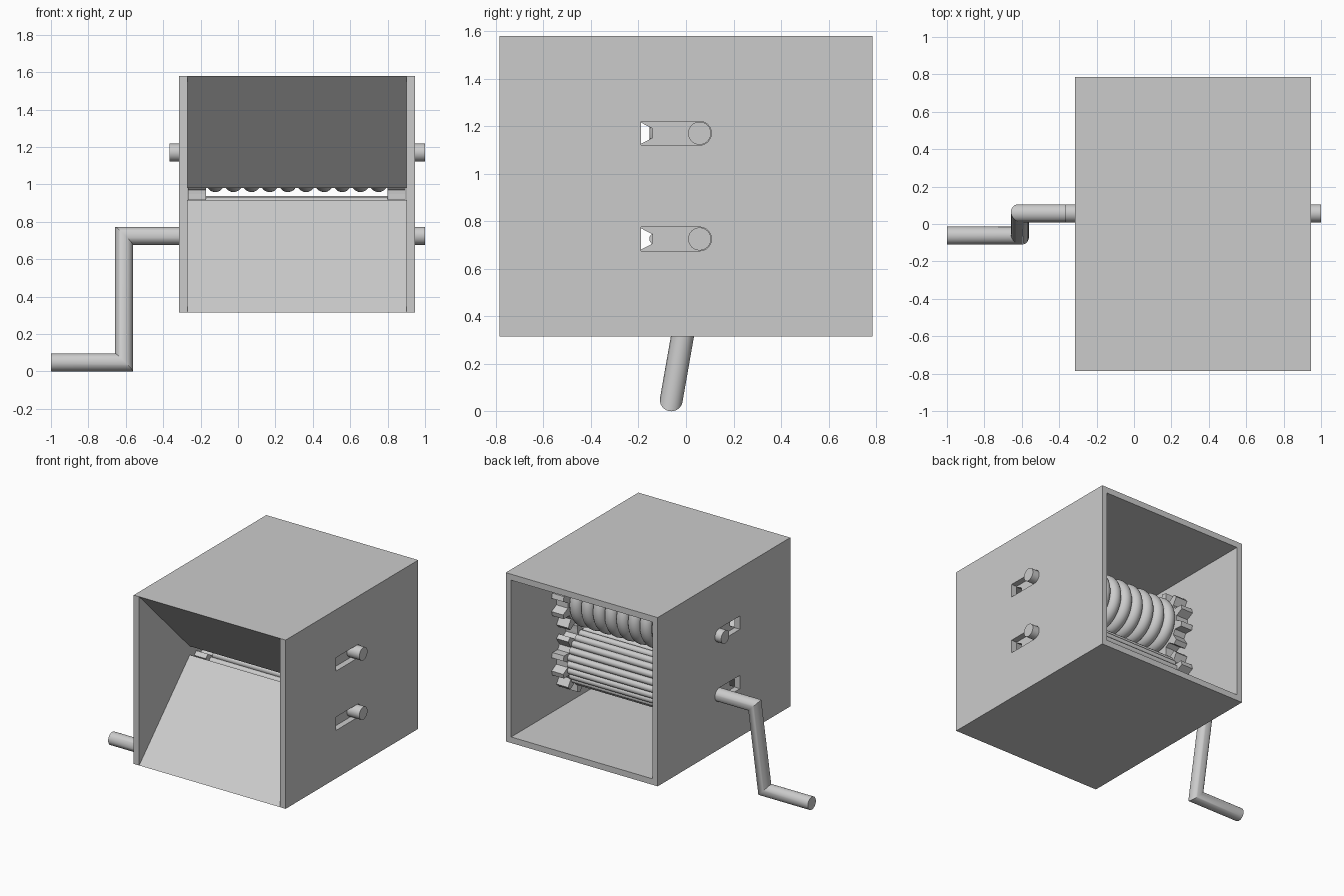
import bpy, bmesh
from math import sin, cos, pi, radians
from mathutils import Vector

if "Cube" in bpy.data.objects:
    bpy.data.objects.remove(bpy.data.objects["Cube"])

AXIS_Y = 0.057          # roller axes
UPPER_Z, LOWER_Z = 1.17, 0.725
SHAFT_R = 0.048
BACK, TOP, BOTTOM = 0.785, 1.58, 0.315
IN_L, IN_R = -0.27, 0.90      # inner faces of the side walls
ROLL_L, ROLL_R = -0.17, 0.80  # roller ends


def finish(name, bm, smooth=False):
    bmesh.ops.recalc_face_normals(bm, faces=bm.faces)
    me = bpy.data.meshes.new(name)
    bm.to_mesh(me)
    bm.free()
    ob = bpy.data.objects.new(name, me)
    bpy.context.collection.objects.link(ob)
    bpy.ops.object.select_all(action='DESELECT')
    ob.select_set(True)
    bpy.context.view_layer.objects.active = ob
    if smooth:
        bpy.ops.object.shade_smooth_by_angle(angle=radians(35))
    return ob


def skin(name, rings, smooth=False):
    """Join successive rings of points and cap both ends."""
    bm = bmesh.new()
    vs = [[bm.verts.new(p) for p in ring] for ring in rings]
    n = len(vs[0])
    for a, b in zip(vs, vs[1:]):
        for i in range(n):
            j = (i + 1) % n
            bm.faces.new((a[i], a[j], b[j], b[i]))
    bm.faces.new(vs[0])
    bm.faces.new(vs[-1])
    return finish(name, bm, smooth)


def extrude_x(name, pts, x0, x1, smooth=False):
    return skin(name, [[(x, y, z) for y, z in pts] for x in (x0, x1)], smooth)


def circle(r, z, n=48):
    return [(AXIS_Y + r * cos(2 * pi * i / n), z + r * sin(2 * pi * i / n)) for i in range(n)]


def bent_rod(name, path, r, n=32):
    """Round rod with mitred corners."""
    path = [Vector(p) for p in path]
    d = (path[1] - path[0]).normalized()
    u = Vector((0, 1, 0))
    v = d.cross(u)
    ring = [path[0] + r * (u * cos(2 * pi * i / n) + v * sin(2 * pi * i / n)) for i in range(n)]
    rings = [ring]
    for k in range(1, len(path)):
        d = (path[k] - path[k - 1]).normalized()
        nxt = (path[k + 1] - path[k]).normalized() if k + 1 < len(path) else d
        plane = (d + nxt).normalized()
        ring = [p + d * ((path[k] - p).dot(plane) / d.dot(plane)) for p in ring]
        rings.append(ring)
    return skin(name, rings, True)


# Side walls with bearing slots (square front end, round back end)
for name, x0, x1 in (("left_wall", -0.315, IN_L), ("right_wall", IN_R, 0.945)):
    wall = extrude_x(name, [(-BACK, BOTTOM), (BACK, BOTTOM), (BACK, TOP), (-BACK, TOP)], x0, x1)
    for z in (UPPER_Z, LOWER_Z):
        r = SHAFT_R + 0.002
        slot = [(-0.19, z + r), (-0.19, z - r)]
        slot += [(AXIS_Y + r * cos(a), z + r * sin(a)) for a in (-pi / 2 + pi * i / 16 for i in range(17))]
        cutter = extrude_x("slot_cutter", slot, x0 - 0.05, x1 + 0.05)
        cutter.hide_render = True
        bpy.context.view_layer.objects.active = wall
        mod = wall.modifiers.new("slot", 'BOOLEAN')
        mod.operation = 'DIFFERENCE'
        mod.solver = 'EXACT'
        mod.object = cutter
        bpy.ops.object.modifier_apply(modifier=mod.name)
        bpy.data.objects.remove(cutter)

# Roof and floor, each with its sloping feed plate; floor mirrors roof
MID = (TOP + BOTTOM) / 2
roof = [(-BACK, TOP), (BACK, TOP), (BACK, TOP - 0.045), (-0.685, TOP - 0.045),
        (-0.185, 1.035), (-0.185, 0.98)]
extrude_x("roof_and_upper_chute", roof, IN_L, IN_R)
extrude_x("floor_and_lower_chute", [(y, 2 * MID - z) for y, z in roof], IN_L, IN_R)

# Upper roller: ten rounded rings
RINGS, SEG = 10, 10
pitch = (ROLL_R - ROLL_L) / RINGS
profile = []
for k in range(RINGS):
    cx = ROLL_L + pitch * (k + 0.5)
    for i in range(SEG + (k == RINGS - 1)):
        a = pi - pi * i / SEG
        profile.append((cx + pitch / 2 * cos(a), 0.163 + pitch / 2 * sin(a)))
skin("upper_ringed_roller", [[(x, y, z) for y, z in circle(r, UPPER_Z, 64)] for x, r in profile], True)

# Lower roller: lengthwise rounded flutes
FLUTES = 24
flute = []
for k in range(FLUTES):
    c = pi + 2 * pi * k / FLUTES
    for i in range(8):
        a = -pi / 2 + pi * i / 8
        rad, tan = 0.187 + 0.0245 * cos(a), 0.0245 * sin(a)
        flute.append((AXIS_Y + rad * cos(c) - tan * sin(c), LOWER_Z + rad * sin(c) + tan * cos(c)))
extrude_x("lower_fluted_roller", flute, ROLL_L, ROLL_R, True)

# Gears at both ends of both rollers
TEETH = 12
for level, z in (("upper", UPPER_Z), ("lower", LOWER_Z)):
    pts = []
    for k in range(TEETH):
        c = pi + 2 * pi * (k + 0.5) / TEETH
        for r, da in ((0.2, -0.162), (0.26, -0.07), (0.26, 0.07), (0.2, 0.162)):
            pts.append((AXIS_Y + r * cos(c + da), z + r * sin(c + da)))
    extrude_x(level + "_left_gear", pts, IN_L + 0.004, ROLL_L)
    extrude_x(level + "_right_gear", pts, ROLL_R, IN_R - 0.004)

# Upper shaft, and lower shaft bent into the crank handle
extrude_x("upper_shaft", circle(SHAFT_R, UPPER_Z), -0.365, 1.0, True)
bent_rod("lower_shaft_and_crank",
         [(1.0, AXIS_Y, LOWER_Z), (-0.61, AXIS_Y, LOWER_Z), (-0.61, -0.062, SHAFT_R), (-1.0, -0.062, SHAFT_R)],
         SHAFT_R)
